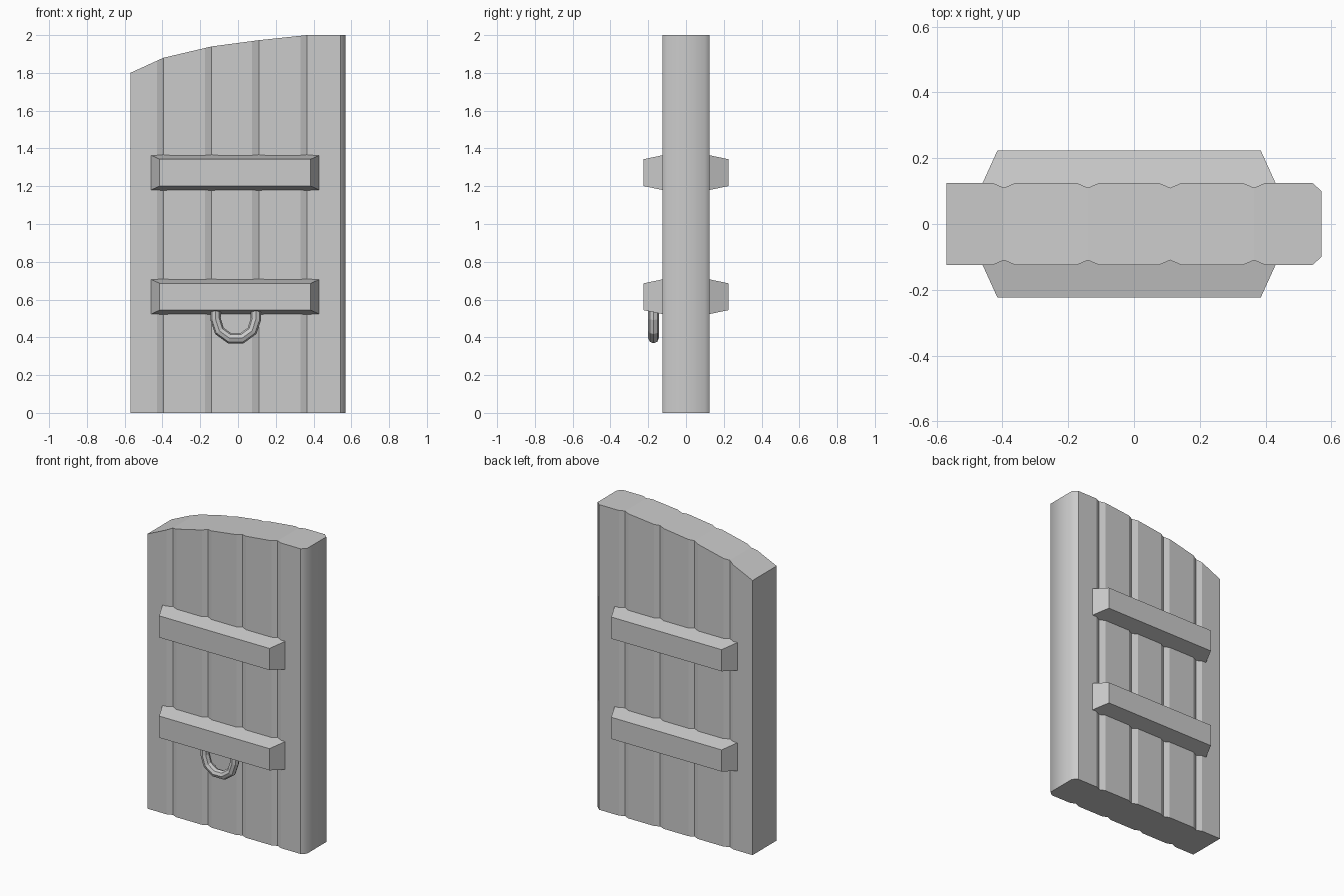
import bpy, bmesh, math

if "Cube" in bpy.data.objects:
    bpy.data.objects.remove(bpy.data.objects["Cube"])

GROOVES = (-0.395, -0.14, 0.11, 0.365)
ARC = [(-0.57, 1.80), (-0.395, 1.88), (-0.14, 1.94), (0.11, 1.973), (0.365, 2.0), (0.57, 2.0)]


def finish(name, bm):
    bmesh.ops.recalc_face_normals(bm, faces=bm.faces)
    mesh = bpy.data.meshes.new(name)
    bm.to_mesh(mesh)
    bm.free()
    obj = bpy.data.objects.new(name, mesh)
    bpy.context.collection.objects.link(obj)
    return obj


def arc_z(x):
    for (x0, z0), (x1, z1) in zip(ARC, ARC[1:]):
        if x <= x1:
            return z0 + (z1 - z0) * (x - x0) / (x1 - x0)
    return ARC[-1][1]


# Door panel: grooved planks, arched top, chamfered right edge
cols = [(-0.57, 0.125)]
for g in GROOVES:
    cols += [(g - 0.035, 0.125), (g, 0.11), (g + 0.035, 0.125)]
cols += [(0.542, 0.125), (0.57, 0.10)]
bm = bmesh.new()
rings = []
for x, h in cols:
    z = arc_z(x)
    rings.append([bm.verts.new(p) for p in ((x, -h, 0), (x, -h, z), (x, h, z), (x, h, 0))])
for a, b in zip(rings, rings[1:]):
    for i in range(4):
        j = (i + 1) % 4
        bm.faces.new((a[i], a[j], b[j], b[i]))
bm.faces.new(rings[0])
side = bm.faces.new(rings[-1])
# soften only the rounded right edge
for e in bm.edges:
    e.smooth = False
for i in (0, 2):
    edge = bm.edges.get((rings[-1][i], rings[-1][i + 1]))
    edge.smooth = True
    for f in edge.link_faces:
        f.smooth = True
finish("door_panel", bm)


# Cross bars: tapered battens on both faces, sunk into the grooves
def batten(name, z, s):
    bm = bmesh.new()
    loops = []
    for y, x0, x1, h in ((0.105, -0.469, 0.439, 0.096), (0.224, -0.415, 0.385, 0.071)):
        loops.append([bm.verts.new((x, s * y, z + dz)) for x, dz in
                      ((x0, -h), (x1, -h), (x1, h), (x0, h))])
    a, b = loops
    bm.faces.new(a)
    bm.faces.new(b)
    for i in range(4):
        j = (i + 1) % 4
        bm.faces.new((a[i], a[j], b[j], b[i]))
    finish(name, bm)


for label, z in (("lower", 0.615), ("upper", 1.272)):
    batten(label + "_front_bar", z, -1)
    batten(label + "_back_bar", z, 1)

# Pull ring hanging below the lower front bar
cx, cy, cz, r = -0.012, -0.172, 0.497, 0.107
path = [(cx - r, cy, 0.57)]
for k in range(6):
    t = math.radians(180 + 36 * k)
    path.append((cx + r * math.cos(t), cy, cz + r * math.sin(t)))
path.append((cx + r, cy, 0.57))
curve = bpy.data.curves.new("pull_ring", 'CURVE')
curve.dimensions = '3D'
curve.bevel_depth = 0.028
curve.bevel_resolution = 2
curve.use_fill_caps = True
spline = curve.splines.new('POLY')
spline.points.add(len(path) - 1)
for p, co in zip(spline.points, path):
    p.co = (*co, 1)
ring = bpy.data.objects.new("pull_ring", curve)
bpy.context.collection.objects.link(ring)
bpy.context.view_layer.objects.active = ring
ring.select_set(True)
bpy.ops.object.convert(target='MESH')
bpy.ops.object.shade_flat()
